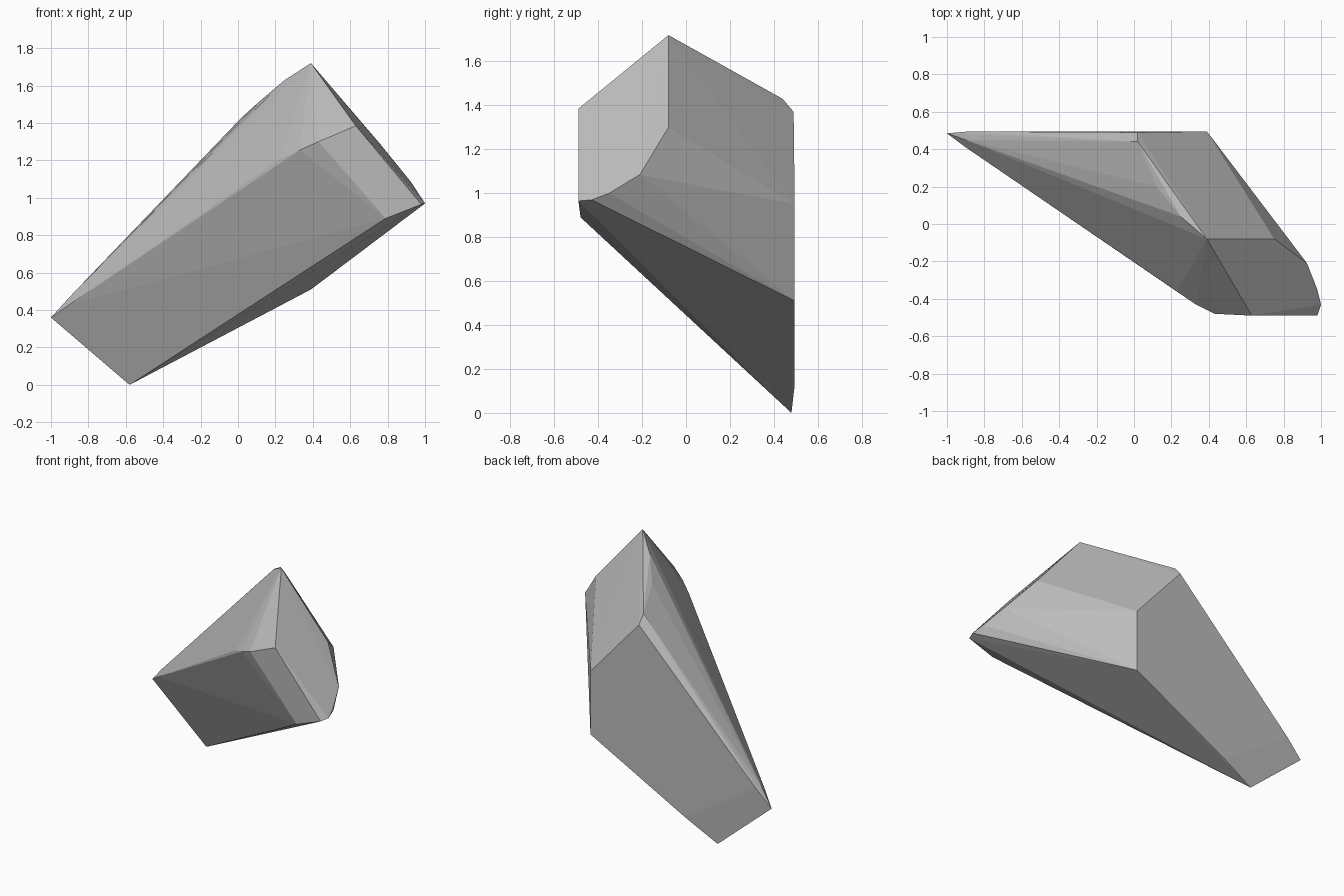
import bpy
import bmesh

# Remove the default cube only
default_cube = bpy.data.objects.get("Cube")
if default_cube:
    bpy.data.objects.remove(default_cube, do_unlink=True)


def flat_material(name, colour):
    """One plain colour for viewport and render."""
    material = bpy.data.materials.new(name)
    material.use_nodes = True
    material.diffuse_color = colour
    shader = material.node_tree.nodes["Principled BSDF"]
    shader.inputs["Base Color"].default_value = colour
    shader.inputs["Roughness"].default_value = 0.8
    return material


def hull_object(name, outlines, material):
    """Wrap the facet corners in a convex faceted solid."""
    mesh = bpy.data.meshes.new(name)
    bm = bmesh.new()
    for outline in outlines:
        for corner in outline:
            bm.verts.new(corner)
    bmesh.ops.convex_hull(bm, input=bm.verts[:])
    # Drop corners that fell inside the hull
    inside = [v for v in bm.verts if not v.link_faces]
    bmesh.ops.delete(bm, geom=inside, context='VERTS')
    # Merge triangles that lie in one facet
    bmesh.ops.dissolve_limit(bm, angle_limit=0.02,
                             verts=bm.verts[:], edges=bm.edges[:])
    bmesh.ops.recalc_face_normals(bm, faces=bm.faces[:])
    bm.to_mesh(mesh)
    bm.free()
    mesh.materials.append(material)
    shard = bpy.data.objects.new(name, mesh)
    bpy.context.collection.objects.link(shard)


# Broad cut at the upper end, running from the peak round to the low corner
end_cut = [(0.39, -0.08, 1.72), (0.63, -0.49, 1.385), (0.98, -0.49, 0.965),
           (1.0, -0.43, 0.97), (0.98, -0.35, 1.0),
           (0.925, -0.21, 1.085), (0.75, -0.08, 1.3)]

# Rounded ridge between the peak and the back
ridge = [(0.25, 0.04, 1.63), (0.12, 0.2, 1.52),
         (0.06, 0.34, 1.46), (0.02, 0.44, 1.43)]

# Flat back
back = [(0.02, 0.49, 1.37), (0.39, 0.495, 0.95), (0.39, 0.495, 0.51),
        (-0.34, 0.495, 0.127), (-0.88, 0.495, 0.48)]

# Worn front corners
front = [(0.43, -0.48, 1.3), (0.33, -0.43, 1.255),
         (0.23, -0.36, 1.21), (0.79, -0.48, 0.89)]

# Narrow lower tip
tip = [(-1.0, 0.485, 0.36), (-0.58, 0.48, 0.0),
       (-0.9, 0.41, 0.43), (-0.9, 0.45, 0.47)]

stone_grey = flat_material("stone grey", (0.5, 0.5, 0.5, 1.0))
hull_object("rock_shard", [end_cut, ridge, back, front, tip], stone_grey)
